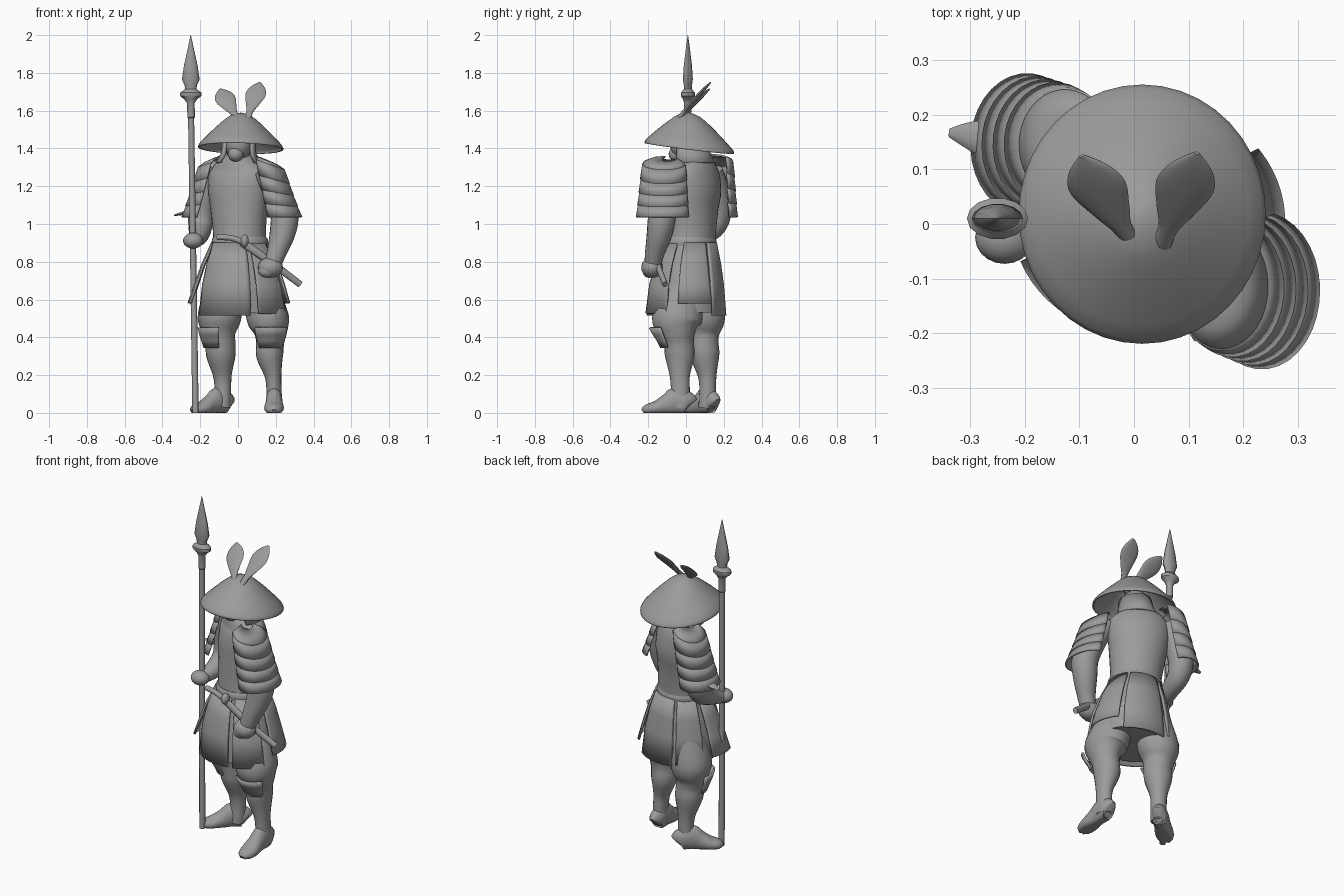
import bpy, bmesh, math
from mathutils import Vector

grey = bpy.data.materials.new("warm_grey")
grey.diffuse_color = (0.33, 0.33, 0.33, 1)
TURN = (math.cos(math.radians(30)), -0.5, 0)   # shoulder line, torso twisted to the right


def finish(bm, name, thick=0, angle=40):
    bmesh.ops.recalc_face_normals(bm, faces=bm.faces)
    me = bpy.data.meshes.new(name)
    bm.to_mesh(me)
    bm.free()
    me.shade_smooth()
    me.set_sharp_from_angle(angle=math.radians(angle))
    me.materials.append(grey)
    ob = bpy.data.objects.new(name, me)
    bpy.context.collection.objects.link(ob)
    if thick:
        m = ob.modifiers.new("thickness", "SOLIDIFY")
        m.thickness, m.offset = thick, 0
    return ob


def smooth_rows(rows, n):
    """Catmull-Rom interpolation of tuples."""
    out = []
    for i in range(len(rows) - 1):
        p0, p1, p2 = rows[max(i - 1, 0)], rows[i], rows[i + 1]
        p3 = rows[min(i + 2, len(rows) - 1)]
        for k in range(n):
            t = k / n
            out.append(tuple(0.5 * (2*b + (c - a)*t + (2*a - 5*b + 4*c - d)*t*t + (3*b - a - 3*c + d)*t**3)
                             for a, b, c, d in zip(p0, p1, p2, p3)))
    return out + [rows[-1]]


def skin(bm, rings, closed):
    for a, b in zip(rings, rings[1:]):
        n = len(a)
        for j in range(n if closed else n - 1):
            k = (j + 1) % n
            bm.faces.new((a[j], a[k], b[k], b[j]))


def tube(name, rows, ref=(1, 0, 0), sides=20, n=4, angle=40):
    """Loft of ellipses; each row is x, y, z, radius (, second radius)."""
    rows = [r if len(r) == 5 else r + (r[3],) for r in rows]
    if n > 1:
        rows = smooth_rows(rows, n)
    ref = Vector(ref)
    pts = [Vector(r[:3]) for r in rows]
    bm = bmesh.new()
    rings = []
    for i, p in enumerate(pts):
        t = (pts[min(i + 1, len(pts) - 1)] - pts[max(i - 1, 0)]).normalized()
        u = (ref - t * t.dot(ref)).normalized()
        v = t.cross(u)
        ring = []
        for j in range(sides):
            a = math.tau * j / sides
            ring.append(bm.verts.new(p + u*math.cos(a)*rows[i][3] + v*math.sin(a)*rows[i][4]))
        rings.append(ring)
    skin(bm, rings, True)
    bm.faces.new(rings[0])
    bm.faces.new(rings[-1])
    return finish(bm, name, 0, angle)


def plate(name, rows, a0, a1, thick=0.012, steps=14):
    """Curved armour plate; each row is x, y, z, radius x, radius y."""
    bm = bmesh.new()
    rings = []
    for x, y, z, rx, ry in rows:
        angs = [math.radians(a0 + (a1 - a0) * j / steps) for j in range(steps + 1)]
        rings.append([bm.verts.new((x + rx*math.cos(a), y + ry*math.sin(a), z)) for a in angs])
    skin(bm, rings, False)
    return finish(bm, name, thick)


def ball(name, c, r):
    bm = bmesh.new()
    bmesh.ops.create_uvsphere(bm, u_segments=20, v_segments=12, radius=1)
    for v in bm.verts:
        v.co = Vector([c[i] + v.co[i] * r[i] for i in range(3)])
    return finish(bm, name)


def mix(a, b, t):
    return tuple(p + (q - p) * t for p, q in zip(a, b))


# Torso and sash
tube("torso", [(.01, .02, .84, .155, .135), (.008, .025, .94, .143, .13), (.005, .035, 1.08, .158, .128),
               (.005, .045, 1.18, .172, .13), (.005, .045, 1.27, .172, .112),
               (0, .035, 1.325, .125, .09), (0, .025, 1.37, .065, .065)], TURN, 28)
tube("sash", [(.01, .02, .885, .15, .135), (.01, .02, .90, .154, .139),
              (.01, .02, .92, .151, .137), (.01, .02, .93, .143, .13)], TURN, 28, 1)

# Head and neck guard
ball("head", (.003, .005, 1.42), (.074, .09, .085))
ball("chin", (-.012, -.05, 1.37), (.042, .042, .04))
plate("neck_guard", [(0, .03, 1.325, .115, .115), (.003, .02, 1.37, .088, .105), (.005, .015, 1.44, .08, .09)],
      -40, 215, .014, 24)

# Conical hat tilted back
bm = bmesh.new()
rings = []
for r, z in smooth_rows([(.003, 1.584), (.05, 1.57), (.10, 1.532), (.16, 1.475), (.215, 1.418), (.221, 1.400)], 2):
    ring = []
    for j in range(40):
        a = math.tau * j / 40
        x, y = r * math.cos(a), r * math.sin(a) * 1.05
        ring.append(bm.verts.new((x + .015, y + .018, z - .125*y - .03*x)))
    rings.append(ring)
skin(bm, rings, True)
bm.faces.new(rings[0])
finish(bm, "hat", .010)

# Leaf-shaped plumes on the hat, curving back
for nm, base, bend, tip in (("right_plume", (.02, -.06, 1.53), (-.045, .015, 1.615), (-.095, .125, 1.715)),
                            ("left_plume", (.04, -.06, 1.53), (.075, .015, 1.63), (.115, .13, 1.75))):
    def along(t):
        return mix(mix(base, bend, t), mix(bend, tip, t), t)
    tube(nm, [along(t) + (w, h) for t, w, h in
              ((0, .022, .014), (.3, .018, .012), (.5, .036, .011), (.72, .054, .010), (.88, .04, .008), (1, .006, .003))],
         (1, 0, .1), 14)

# Skirt and tassets
tube("skirt", [(.01, .02, .9, .14, .13), (.012, .015, .8, .172, .158), (.018, .01, .66, .200, .18),
               (.02, .01, .53, .205, .185)], sides=28)
for nm, a0, a1, flare, bottom in (("front_tasset", -160, -78, .004, .515), ("left_front_tasset", -70, -28, .025, .525),
                                  ("left_tasset", -12, 36, .018, .58), ("back_tasset", 42, 106, 0, .515),
                                  ("right_back_tasset", 112, 152, .01, .53), ("right_tasset", 160, 196, .048, .58)):
    plate(nm, [(.01, .02, .90, .147, .138), (.015, .01, .79, .186 + flare/3, .17 + flare/3),
               (.018, .005, .68, .213 + flare/1.5, .19 + flare/1.5),
               (.02, .005, bottom, .233 + flare, .203 + flare)], a0, a1)

# Legs with baggy trousers
tube("left_leg", [(.11, -.01, .66, .10), (.15, -.04, .53, .11, .13), (.165, -.05, .475, .108, .128),
                  (.172, -.045, .425, .088, .098), (.17, -.038, .37, .074, .08), (.168, -.033, .30, .071, .078),
                  (.185, -.033, .2, .045, .054), (.19, -.03, .13, .04, .05), (.192, -.03, .07, .042, .05),
                  (.192, -.03, .03, .044, .048)])
tube("right_leg", [(-.07, .08, .66, .10), (-.095, .09, .53, .115), (-.1, .092, .475, .11), (-.1, .09, .42, .088),
                   (-.094, .092, .37, .08), (-.09, .1, .30, .077), (-.083, .112, .2, .05), (-.08, .115, .13, .044),
                   (-.082, .113, .07, .045), (-.085, .112, .03, .046)])

# Knee guards and feet, facing the direction of each leg
for nm, kx, ky, face, heel, toe in (("left", .172, -.045, -88, (.192, .022), (.19, -.228)),
                                    ("right", -.1, .085, -140, (-.05, .15), (-.24, -.005))):
    plate(nm + "_knee_guard", [(kx, ky, .345, .076, .085), (kx, ky, .385, .09, .105), (kx, ky, .415, .10, .125),
                               (kx, ky, .452, .108, .147)], face - 50, face + 50)
    d = (Vector(toe) - Vector(heel)).normalized()
    rows = []
    for t, w, h in ((0, .025, .045), (.06, .042, .056), (.3, .044, .066), (.5, .046, .05),
                    (.72, .052, .034), (.92, .04, .025), (1, .015, .015)):
        p = mix(heel, toe, t)
        rows.append((p[0], p[1], h, w, h))
    foot = tube(nm + "_foot", rows, (-d.y, d.x, 0))
    for v in foot.data.vertices:          # flat sole
        v.co.z = max(0, v.co.z * 1.12 - .012)

# Arms and hands
tube("left_arm", [(.15, -.06, 1.28, .065), (.20, -.10, 1.18, .072), (.245, -.125, 1.05, .074), (.235, -.14, .95, .068),
                  (.205, -.165, .85, .052), (.185, -.175, .79, .045)])
ball("left_hand", (.172, -.18, .77), (.066, .057, .055))
ball("left_fingers", (.155, -.195, .75), (.047, .035, .035))
tube("right_arm", [(-.13, .13, 1.28, .065), (-.17, .155, 1.18, .072), (-.195, .17, 1.06, .07), (-.20, .14, .98, .062),
                   (-.21, .06, .935, .05), (-.232, -.005, .912, .038)], (1, .1, .1))
ball("right_hand", (-.237, -.025, .912), (.054, .048, .042))
tube("right_sleeve_point", [(-.24, .15, 1.065, .045, .014), (-.30, .162, 1.055, .026, .009),
                            (-.338, .167, 1.045, .008, .004)], (0, 1, 0), 10)

# Layered shoulder guards, sloping down from the neck
for nm, side, top, bot, mid in (("left", 1, (.16, -.115, 1.325, .083, .112), (.233, -.122, 1.04, .098, .135), -30),
                                ("right", -1, (-.125, .145, 1.325, .083, .1), (-.195, .145, 1.04, .095, .122), 150)):
    x, y, z, rx, ry = top
    parts = [(f"lame_{i + 1}", [mix(top, bot, i / 4), tuple(c + (.004 if k > 2 else 0) for k, c in
              enumerate(mix(top, bot, (i + 1.06) / 4)))]) for i in range(4)]
    parts.append(("cap", [(x*.75, y*.75, z + .015, .03, .035), (x*.92, y*.92, z + .012, rx*.72, ry*.75), top]))
    for label, rows in parts:
        ob = plate(f"{nm}_shoulder_{label}", rows, mid - 108, mid + 108, .01, 20)
        for v in ob.data.vertices:
            fade = max(0, min(1, (v.co.z - 1.04) / .28))
            v.co.z -= .38 * fade * (side * v.co.x - .14)

# Sword in its sheath at the left hip
tube("sheath", [(.02, -.165, .905, .022, .016), (.17, -.155, .80, .02, .015), (.33, -.11, .68, .018, .014)], (0, 0, 1), 12)
tube("sword_hilt", [(-.11, -.145, .93, .015), (-.03, -.162, .925, .015), (.03, -.168, .90, .016)], (0, 0, 1), 12)
ball("sword_guard", (.035, -.17, .91), (.022, .028, .034))

# Spear
foot_pt, top_pt = (-.225, -.022), (-.25, .01)
tube("spear", [mix(foot_pt, top_pt, min(z / 1.68, 1)) + (z, r, q) for z, r, q in
               ((0, .017, .017), (1.56, .016, .016), (1.565, .02, .02), (1.64, .02, .02), (1.66, .034, .026),
                (1.677, .056, .038), (1.695, .056, .038), (1.715, .03, .022), (1.735, .033, .022), (1.765, .047, .027),
                (1.84, .036, .022), (1.93, .016, .011), (2.0, .001, .001))], sides=14, n=1, angle=35)
